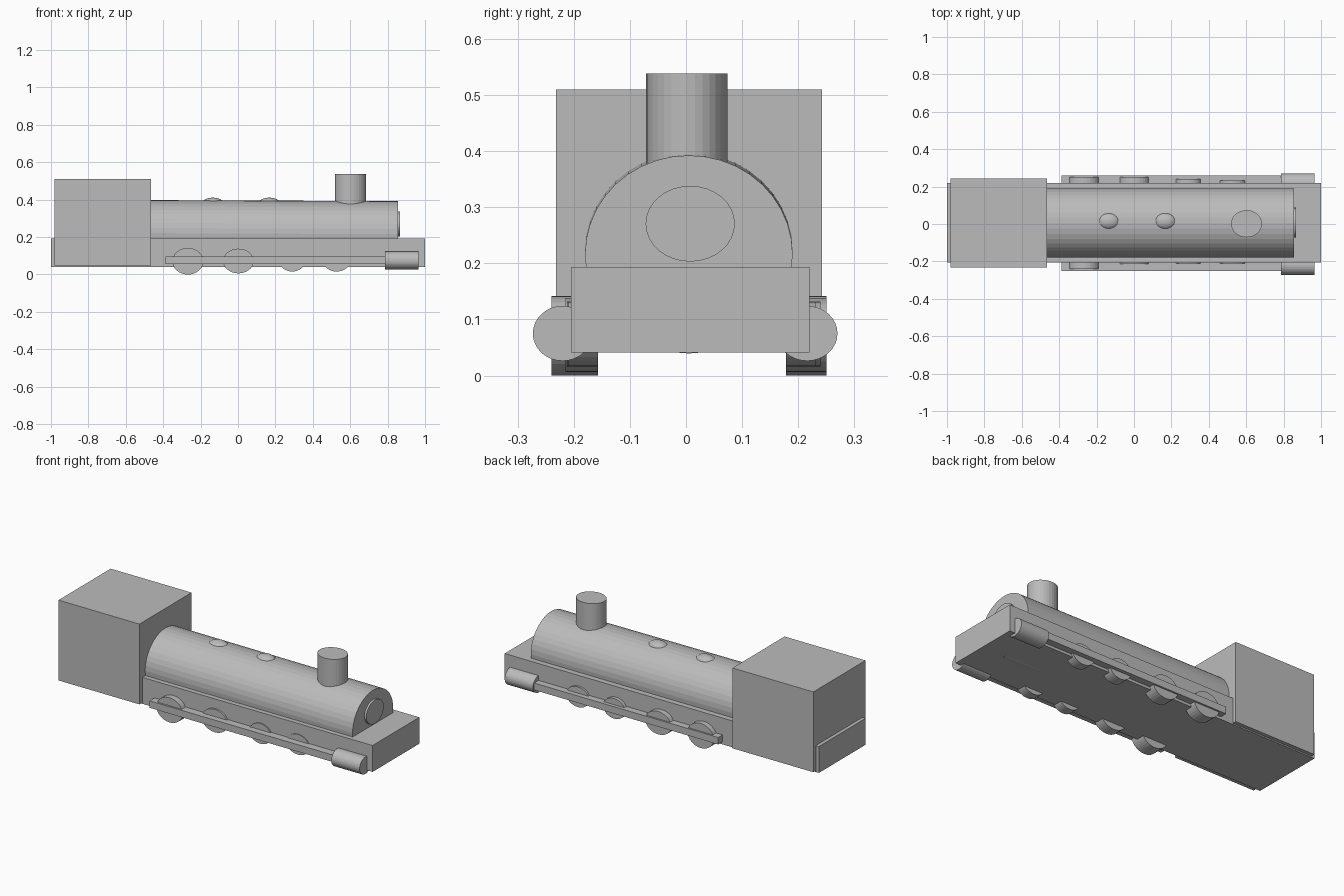
import bpy, math
from mathutils import Matrix

if "Cube" in bpy.data.objects:
    bpy.data.objects.remove(bpy.data.objects["Cube"])

grey = bpy.data.materials.new("plain_grey")
grey.diffuse_color = (0.5, 0.5, 0.5, 1)
grey.use_nodes = True
grey.node_tree.nodes["Principled BSDF"].inputs["Base Color"].default_value = grey.diffuse_color


def finish(name):
    ob = bpy.context.object
    ob.name = name
    ob.data.materials.append(grey)
    return ob


def box(name, x, y, z):
    """Box from (min, max) ranges."""
    bpy.ops.mesh.primitive_cube_add(size=1)
    ob = finish(name)
    ob.data.transform(Matrix.Diagonal((x[1] - x[0], y[1] - y[0], z[1] - z[0], 1)))
    ob.location = [(r[0] + r[1]) / 2 for r in (x, y, z)]
    return ob


def cylinder(name, x, y, z, axis, sides=32):
    """Round part filling the given ranges, running along the given axis."""
    bpy.ops.mesh.primitive_cylinder_add(vertices=sides, radius=0.5, depth=1)
    ob = finish(name)
    turn = {"X": Matrix.Rotation(math.pi / 2, 4, "Y"),
            "Y": Matrix.Rotation(math.pi / 2, 4, "X"),
            "Z": Matrix.Identity(4)}[axis]
    size = Matrix.Diagonal((x[1] - x[0], y[1] - y[0], z[1] - z[0], 1))
    ob.data.transform(size @ turn)
    ob.location = [(r[0] + r[1]) / 2 for r in (x, y, z)]
    return ob


# Main body
box("chassis", (-1, 1), (-0.205, 0.22), (0.045, 0.197))
box("cab", (-0.98, -0.465), (-0.232, 0.242), (0.052, 0.514))
boiler = cylinder("boiler", (-0.5, 0.855), (-0.18, 0.19), (0.046, 0.399), "X", 40)
boiler.rotation_euler.y = 0.004
cylinder("boiler_door", (0.84, 0.867), (-0.072, 0.087), (0.207, 0.342), "X")
cylinder("chimney", (0.519, 0.684), (-0.071, 0.074), (0.35, 0.542), "Z")

# Low domes on top of the boiler
for i, x in enumerate((-0.135, 0.167)):
    bpy.ops.mesh.primitive_uv_sphere_add(segments=24, ring_count=12, radius=1)
    dome = finish(f"dome_{i + 1}")
    dome.data.transform(Matrix.Diagonal((0.056, 0.043, 0.028, 1)))
    dome.location = (x, 0.015, 0.387)

# Wheels: centre x, radius x, centre z, radius z, front outer y, back outer y
wheels = [(-0.268, 0.083, 0.075, 0.071, -0.24, 0.25),
          (0.002, 0.082, 0.076, 0.066, -0.215, 0.25),
          (0.29, 0.07, 0.078, 0.058, -0.212, 0.24),
          (0.527, 0.073, 0.078, 0.058, -0.21, 0.232)]
for i, (x, rx, z, rz, front, back) in enumerate(wheels):
    xs, zs = (x - rx, x + rx), (z - rz, z + rz)
    cylinder(f"front_wheel_{i + 1}", xs, (front, -0.157), zs, "Y")
    cylinder(f"back_wheel_{i + 1}", xs, (0.178, back), zs, "Y")

# Coupling rods and steam cylinders on both sides
for side, rod, cyl in (("front", (-0.25, -0.198), (-0.273, -0.167)),
                       ("back", (0.215, 0.26), (0.162, 0.27))):
    box(f"{side}_rod", (-0.387, 0.8), rod, (0.06, 0.1))
    cylinder(f"{side}_steam_cylinder", (0.785, 0.965), cyl, (0.03, 0.128), "X")

# Rest the lowest wheel on the ground
lift = -min(z - rz for _, _, z, rz, _, _ in wheels)
for ob in bpy.data.objects:
    ob.location.z += lift
